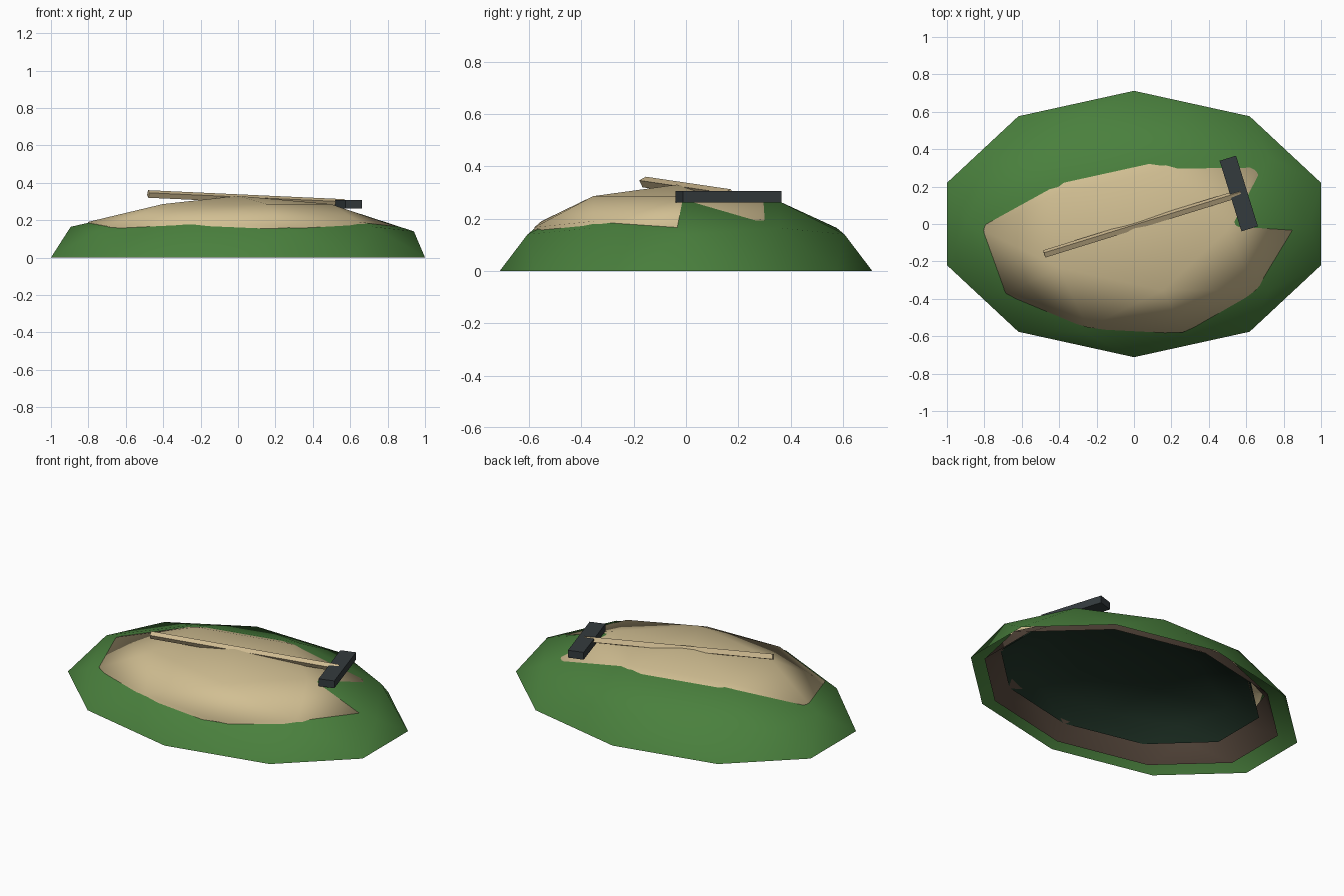
import bpy, bmesh, math
from mathutils import Vector, Matrix

if "Cube" in bpy.data.objects:
    bpy.data.objects.remove(bpy.data.objects["Cube"])


def material(name, rgb):
    m = bpy.data.materials.new(name)
    m.diffuse_color = (*rgb, 1)
    m.use_nodes = True
    m.node_tree.nodes["Principled BSDF"].inputs["Base Color"].default_value = m.diffuse_color
    return m


GRASS = material("grass green", (0.068, 0.216, 0.047))
SAND = material("sand", (0.64, 0.52, 0.29))
SOIL = material("soil brown", (0.095, 0.065, 0.046))
DEEP = material("deep green", (0.014, 0.033, 0.020))
WOOD = material("pale wood", (0.62, 0.49, 0.28))
METAL = material("dark metal", (0.034, 0.043, 0.048))


def finish(name, bm, mat, smooth=False):
    me = bpy.data.meshes.new(name)
    bm.to_mesh(me)
    bm.free()
    me.materials.append(mat)
    for p in me.polygons:
        p.use_smooth = smooth
    ob = bpy.data.objects.new(name, me)
    bpy.context.collection.objects.link(ob)
    return ob


def dome(name, scale, centre, mat, top=2.0, rim=None):
    """Upper half of a low-poly icosphere, squashed; open above top.
    rim = (radius factor, height) pulls the lowest ring in and up."""
    bm = bmesh.new()
    bmesh.ops.create_icosphere(bm, subdivisions=2, radius=1)
    cut = [v for v in bm.verts if v.co.z < -0.01 or v.co.z > top]
    bmesh.ops.delete(bm, geom=cut, context='VERTS')
    for v in bm.verts:
        if v.co.z < 0.01 and rim:
            v.co *= rim[0]
            v.co.z = rim[1]
        v.co = Vector(centre) + Vector([a * b for a, b in zip(v.co, scale)])
    return finish(name, bm, mat, smooth=True)


# Mound layers: grass outside, sand poking through, soil band and dark core underneath
dome("grass_mound", (1.0515, 0.712, 0.313), (0, 0, 0), GRASS)
sand = dome("sand_patch", (0.945, 0.64, 0.295), (0, -0.035, 0.035), SAND, rim=(0.86, 0.33))
dome("soil_band", (0.945, 0.64, 0.25), (0.02, 0, 0.01), SOIL, top=0.8)
dome("dark_core", (0.83, 0.57, 0.20), (0.03, 0, 0.09), DEEP)

# Sand corner that breaks through the grass beside the rake head
corner = Vector((0.65, 0.285, 0.19))
min(sand.data.vertices, key=lambda v: (v.co - corner).length).co.z += 0.006

# Rake handle: rolled square bar, sloping down to the head
start, end = Vector((-0.48, -0.16, 0.34)), Vector((0.57, 0.165, 0.292))
along = end - start
turn = math.atan2(along.y, along.x)
tilt = math.atan2(-along.z, along.to_2d().length)
bm = bmesh.new()
bmesh.ops.create_cube(bm, size=1, matrix=(
    Matrix.Translation((start + end) / 2)
    @ Matrix.Rotation(turn, 4, 'Z') @ Matrix.Rotation(tilt, 4, 'Y')
    @ Matrix.Rotation(math.radians(28), 4, 'X')
    @ Matrix.Diagonal((along.length, 0.03, 0.03, 1))))
finish("rake_handle", bm, WOOD)

# Rake head: flat bar across the handle
bm = bmesh.new()
bmesh.ops.create_cube(bm, size=1, matrix=(
    Matrix.Translation((0.56, 0.163, 0.284))
    @ Matrix.Rotation(turn, 4, 'Z')
    @ Matrix.Diagonal((0.092, 0.395, 0.045, 1))))
finish("rake_head", bm, METAL)
